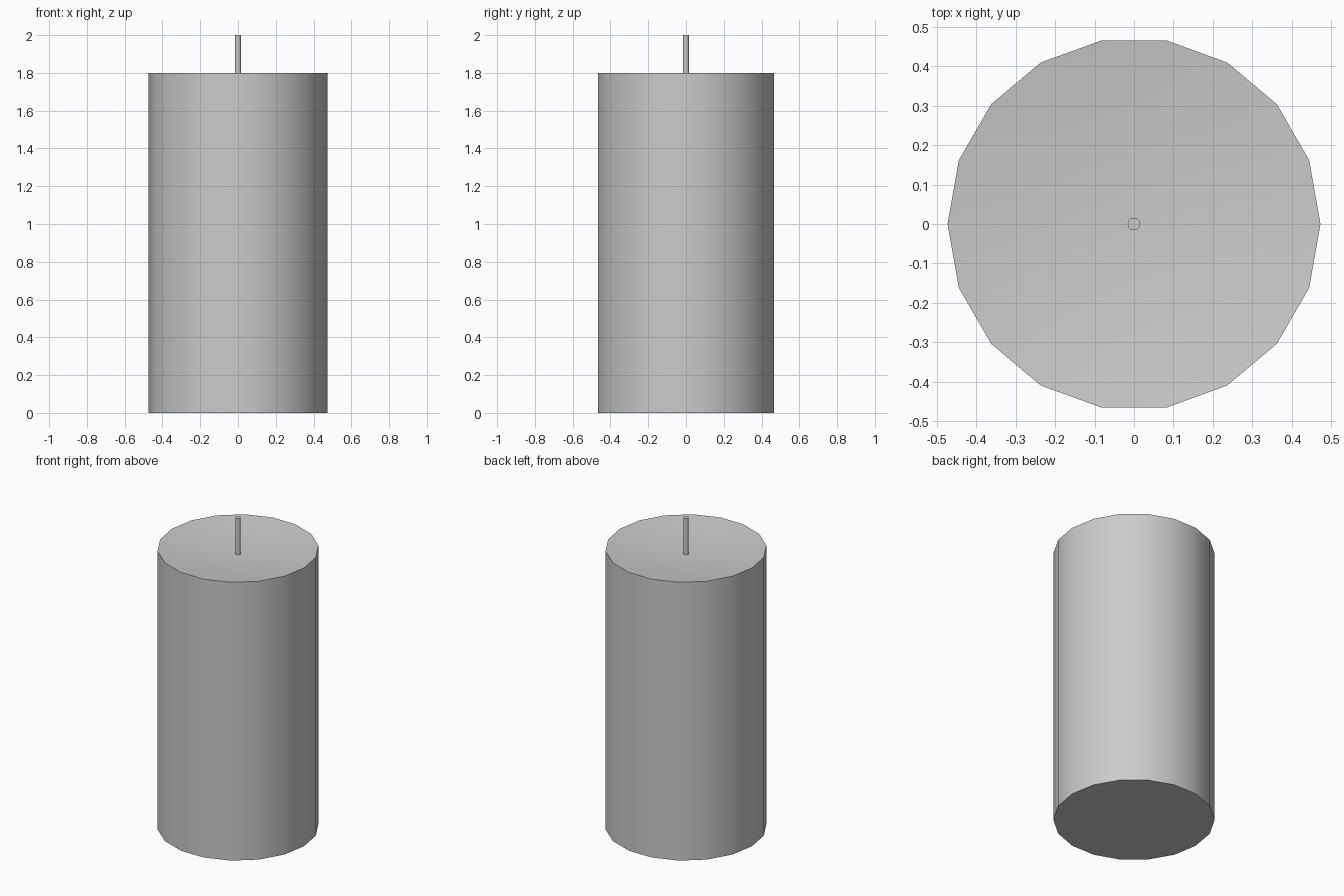
import bpy, bmesh
from math import cos, sin, pi, radians

if "Cube" in bpy.data.objects:
    bpy.data.objects.remove(bpy.data.objects["Cube"])


def lathe(name, profile, sides):
    """Revolve (radius, z) points about z; radius 0 makes a single pole vertex."""
    bm = bmesh.new()
    rings = []
    for r, z in profile:
        n = sides if r else 1
        rings.append([bm.verts.new((r * cos(2 * pi * i / sides),
                                    r * sin(2 * pi * i / sides), z)) for i in range(n)])
    for a, b in zip(rings, rings[1:]):
        for i in range(sides):
            j = (i + 1) % sides
            quad = [a[i % len(a)], a[j % len(a)], b[j % len(b)], b[i % len(b)]]
            bm.faces.new(list(dict.fromkeys(quad)))
    # flat caps on any open end
    if len(rings[0]) > 1:
        bm.faces.new(rings[0][::-1])
    if len(rings[-1]) > 1:
        bm.faces.new(rings[-1])
    bmesh.ops.recalc_face_normals(bm, faces=bm.faces)
    mesh = bpy.data.meshes.new(name)
    bm.to_mesh(mesh)
    bm.free()
    obj = bpy.data.objects.new(name, mesh)
    bpy.context.collection.objects.link(obj)
    bpy.ops.object.select_all(action='DESELECT')
    bpy.context.view_layer.objects.active = obj
    obj.select_set(True)
    bpy.ops.object.shade_smooth_by_angle(angle=radians(30))
    return obj


# Wax body: 18-sided pillar with a shallow dished top
R, TOP, DEPTH = 0.473, 1.80, 0.035
dish = [(R * t, TOP - DEPTH * (1 - t * t)) for t in (1, 0.67, 0.33, 0)]
lathe("candle_body", [(R, 0)] + dish, 18)

# Wick: thin rod rising from the bottom of the dish
lathe("wick", [(0.016, TOP - DEPTH - 0.005), (0.016, 2.0)], 18)
